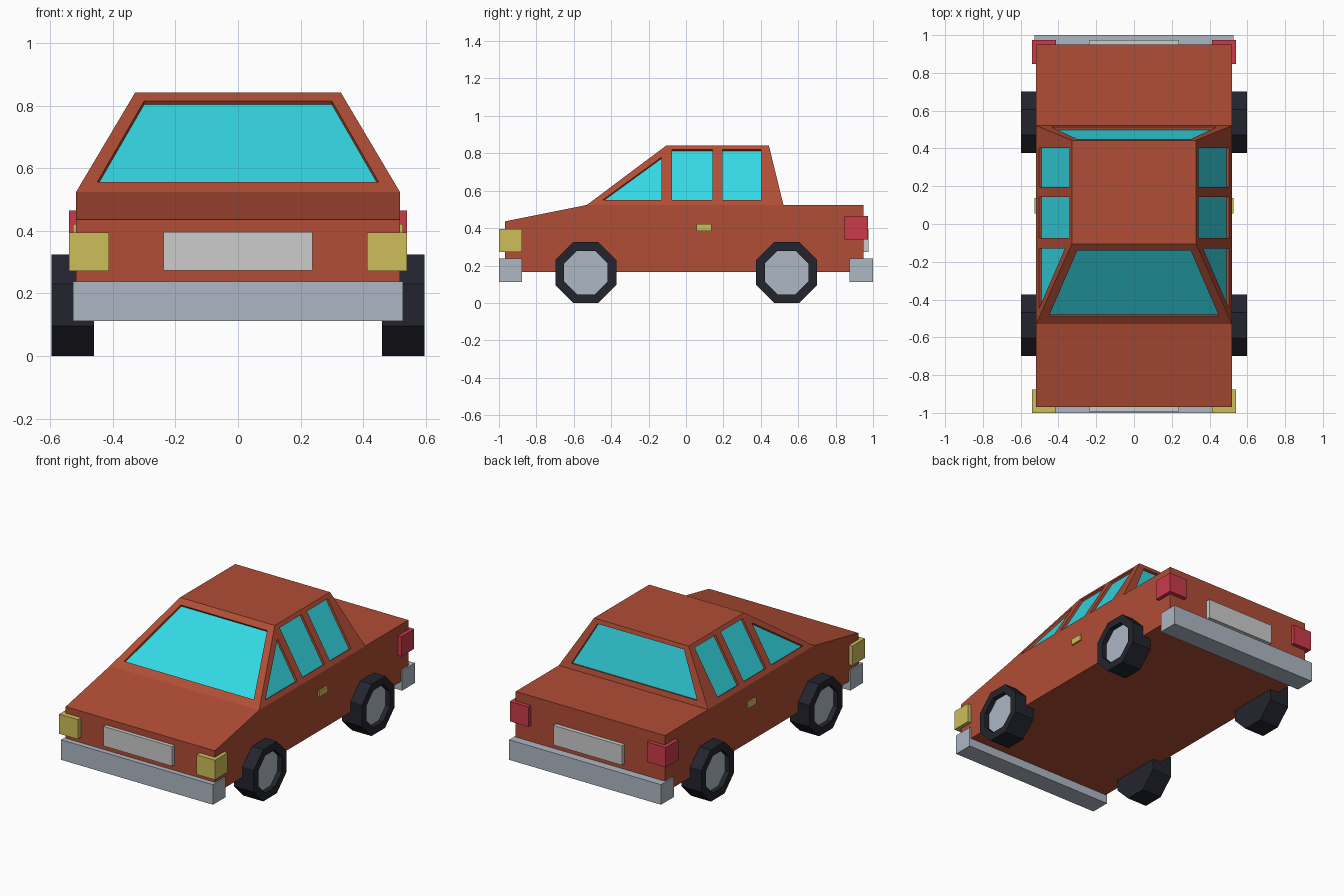
import bpy, bmesh, math
from mathutils import Vector

if "Cube" in bpy.data.objects:
    bpy.data.objects.remove(bpy.data.objects["Cube"])


def material(name, r, g, b):
    lin = lambda c: ((c / 255 + 0.055) / 1.055) ** 2.4
    m = bpy.data.materials.new(name)
    m.diffuse_color = (lin(r), lin(g), lin(b), 1)
    m.use_nodes = True
    m.node_tree.nodes["Principled BSDF"].inputs["Base Color"].default_value = m.diffuse_color
    return m


PAINT = material("rust paint", 176, 77, 53)
GLASS = material("cyan glass", 52, 216, 228)
YELLOW = material("lamp yellow", 206, 190, 90)
RED = material("lamp red", 204, 58, 74)
STEEL = material("steel", 173, 184, 196)
PLATE = material("plate grey", 204, 204, 204)
TYRE = material("tyre black", 35, 36, 46)


def finish(name, bm, *mats):
    bmesh.ops.recalc_face_normals(bm, faces=bm.faces)
    me = bpy.data.meshes.new(name)
    bm.to_mesh(me)
    bm.free()
    ob = bpy.data.objects.new(name, me)
    bpy.context.collection.objects.link(ob)
    for m in mats:
        me.materials.append(m)
    return ob


def box(name, x, y, z, mat):
    bm = bmesh.new()
    bmesh.ops.create_cube(bm, size=1)
    for v in bm.verts:
        v.co = [lo + (c + 0.5) * (hi - lo) for c, (lo, hi) in zip(v.co, (x, y, z))]
    return finish(name, bm, mat)


def prism(bm, pts, offset_a, offset_b):
    """Loft between two copies of a flat outline."""
    a = [bm.verts.new(p + offset_a) for p in pts]
    b = [bm.verts.new(p + offset_b) for p in pts]
    bm.faces.new(a)
    bm.faces.new(b[::-1])
    for i in range(len(pts)):
        j = (i + 1) % len(pts)
        bm.faces.new((a[j], a[i], b[i], b[j]))
    return b


# Main proportions
W, ROOF_W = 0.518, 0.329
BELT, ROOF = 0.524, 0.842
FRONT, BACK = (-0.53, -0.105), (0.521, 0.443)   # cabin ends at belt and roof

# Body: side profile extruded across, then the cabin drawn up and tapered
profile = [(-0.968, 0.166), (0.949, 0.166), (0.949, BELT), (BACK[0], BELT),
           (FRONT[0], BELT), (-0.968, 0.436)]
bm = bmesh.new()
prism(bm, [Vector((0, y, z)) for y, z in profile], Vector((-W, 0, 0)), Vector((W, 0, 0)))
deck = next(f for f in bm.faces if len(f.verts) == 4
            and all(abs(v.co.z - BELT) < 1e-4 for v in f.verts)
            and min(v.co.y for v in f.verts) < 0)
roof = bmesh.ops.extrude_face_region(bm, geom=[deck])["geom"]
if deck.is_valid:
    bmesh.ops.delete(bm, geom=[deck], context="FACES_ONLY")
for v in (g for g in roof if isinstance(g, bmesh.types.BMVert)):
    v.co = (math.copysign(ROOF_W, v.co.x), FRONT[1] if v.co.y < 0 else BACK[1], ROOF)
body = finish("body", bm, PAINT)


# Window outlines lying on the sloping cabin sides
def slope(ends, z):
    return ends[0] + (ends[1] - ends[0]) * (z - BELT) / (ROOF - BELT)


def end_window(ends, low_w, top_w):
    return [Vector((x, slope(ends, z), z)) for x, z in
            ((-low_w, 0.556), (low_w, 0.556), (top_w, 0.816), (-top_w, 0.816))]


def side_window(side, outline):
    return [Vector((side * slope((W, ROOF_W), z), y, z)) for y, z in outline]


LOW, TOP = 0.551, 0.82
windows = {"windscreen": end_window(FRONT, 0.45, 0.3),
           "rear_window": end_window(BACK, 0.437, 0.3)}
for side, label in ((1, "right"), (-1, "left")):
    windows[label + "_quarter_window"] = side_window(
        side, [(-0.445, LOW), (-0.13, LOW), (-0.13, 0.78)])
    for part, y0, y1 in (("front", -0.075, 0.143), ("rear", 0.195, 0.402)):
        windows[f"{label}_{part}_window"] = side_window(
            side, [(y0, LOW), (y1, LOW), (y1, TOP), (y0, TOP)])

# Recess each window into the body and lay a thin pane in it
DEPTH = 0.02
cut = bmesh.new()
for name, pts in windows.items():
    n = (pts[1] - pts[0]).cross(pts[2] - pts[0]).normalized()
    if n.dot(pts[0] - Vector((0, 0, 0.5))) < 0:
        n = -n
    prism(cut, pts, n * 0.02, n * -DEPTH)
    pane = bmesh.new()
    prism(pane, pts, n * -DEPTH, n * (0.005 - DEPTH))
    finish(name, pane, GLASS)
cutter = finish("window_cutter", cut, PAINT)
cutter.hide_render = True
mod = body.modifiers.new("window recesses", "BOOLEAN")
mod.operation, mod.solver, mod.object = "DIFFERENCE", "EXACT", cutter
bpy.context.view_layer.objects.active = body
bpy.ops.object.modifier_apply(modifier=mod.name)
bpy.data.objects.remove(cutter)

# Bumpers and number plates
box("front_bumper", (-0.527, 0.527), (-1, -0.876), (0.112, 0.238), STEEL)
box("rear_bumper", (-0.527, 0.527), (0.874, 1), (0.112, 0.238), STEEL)
box("front_plate", (-0.238, 0.238), (-0.992, -0.96), (0.273, 0.396), PLATE)
box("rear_plate", (-0.238, 0.238), (0.94, 0.975), (0.273, 0.396), PLATE)


# Wheel: eight-sided tyre with a sunken hub on the outer face
def wheel(name, side, y):
    bm = bmesh.new()
    r, n = 0.1625, 8
    ring = [Vector((0, y + r / math.cos(math.pi / n) * math.cos((i + 0.5) * math.tau / n),
                    r + r / math.cos(math.pi / n) * math.sin((i + 0.5) * math.tau / n)))
            for i in range(n)]
    outer = prism(bm, ring, Vector((side * 0.46, 0, 0)), Vector((side * 0.597, 0, 0)))
    bmesh.ops.recalc_face_normals(bm, faces=bm.faces)
    hub = next(f for f in bm.faces if set(f.verts) == set(outer))
    bmesh.ops.inset_region(bm, faces=[hub], thickness=0.05)
    rim = bmesh.ops.extrude_face_region(bm, geom=[hub])["geom"]
    if hub.is_valid:
        bmesh.ops.delete(bm, geom=[hub], context="FACES_ONLY")
    for g in rim:
        if isinstance(g, bmesh.types.BMVert):
            g.co.x -= side * 0.03
        elif isinstance(g, bmesh.types.BMFace):
            g.material_index = 1
    finish(name, bm, TYRE, STEEL)


# Paired parts: lamps, door handles, wheels
for side, label in ((1, "right"), (-1, "left")):
    span = lambda a, b: tuple(sorted((side * a, side * b)))
    box(label + "_headlamp", span(0.412, 0.541), (-1, -0.876), (0.272, 0.395), YELLOW)
    box(label + "_tail_lamp", span(0.412, 0.541), (0.848, 0.974), (0.34, 0.465), RED)
    box(label + "_door_handle", span(0.51, 0.528), (0.055, 0.137), (0.385, 0.422), YELLOW)
    wheel(label + "_front_wheel", side, -0.535)
    wheel(label + "_rear_wheel", side, 0.538)
